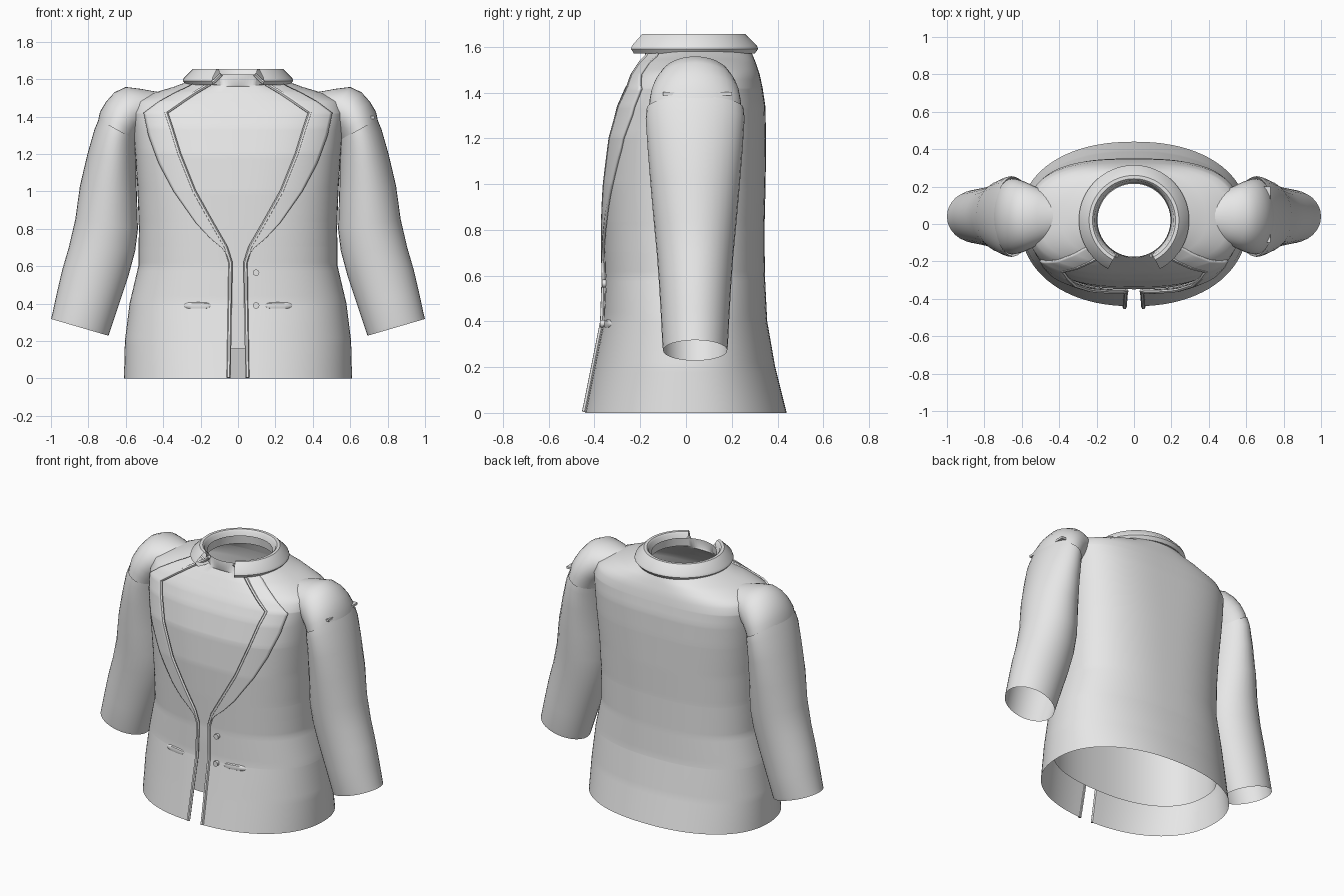
import bpy, bmesh, math

if "Cube" in bpy.data.objects:
    bpy.data.objects.remove(bpy.data.objects["Cube"])

cloth = bpy.data.materials.new("grey cloth")
cloth.diffuse_color = (0.8, 0.8, 0.8, 1)
cloth.use_nodes = True
cloth.node_tree.nodes["Principled BSDF"].inputs["Base Color"].default_value = cloth.diffuse_color

# z, half width, front y, back y, roundness exponent
BODY = [(0, .61, -.44, .44, 2.2), (.2, .605, -.40, .39, 2.2), (.4, .58, -.36, .355, 2.3),
        (.6, .533, -.353, .345, 2.4), (.8, .53, -.36, .343, 2.5), (1.0, .537, -.365, .348, 2.6),
        (1.2, .55, -.352, .35, 2.8), (1.34, .56, -.318, .347, 2.9), (1.42, .57, -.283, .335, 2.9),
        (1.48, .55, -.245, .322, 2.7), (1.53, .44, -.212, .305, 2.4), (1.56, .34, -.19, .293, 2.1),
        (1.59, .26, -.175, .28, 2.0)]
# z, half width of the front opening
GAP = [(0, .05), (.3, .045), (.62, .04), (.7, .065), (.83, .14), (1.0, .235), (1.2, .315),
       (1.34, .358), (1.42, .385), (1.48, .3), (1.53, .225), (1.56, .175), (1.59, .125)]
# z, outer edge of the lapel
LAPEL = [(.65, .05), (.7, .09), (.75, .15), (.83, .225), (1.0, .345), (1.15, .425), (1.3, .48),
         (1.42, .505), (1.48, .425), (1.53, .335), (1.56, .27), (1.59, .21)]


def lerp_table(table, z):
    if z <= table[0][0]:
        return table[0][1:]
    for p, q in zip(table, table[1:]):
        if z <= q[0]:
            t = (z - p[0]) / (q[0] - p[0])
            return tuple(a + (b - a) * t for a, b in zip(p[1:], q[1:]))
    return table[-1][1:]


def heights(lo, hi):
    zs = {round(lo + (hi - lo) * i / 36, 4) for i in range(37)}
    zs |= {r[0] for t in (BODY, GAP) for r in t if lo <= r[0] <= hi}
    return sorted(zs)


def section(z, grow=0):
    a, f, b, n = lerp_table(BODY, z)
    return a + grow, f - grow, b + grow, n


def ring_point(sec, t, z):
    a, f, b, n = sec
    s, c = max(math.sin(t), 0), math.cos(t)
    d = abs(c) ** (2 / n)
    return (a * s ** (2 / n), .02 + ((f - .02) * d if c > 0 else (b - .02) * d), z)


def angle_at(sec, x):
    return math.asin(min(1, x / sec[0]) ** (sec[3] / 2))


def finish(obj, angle=40):
    obj.data.materials.clear()
    obj.data.materials.append(cloth)
    bpy.ops.object.select_all(action='DESELECT')
    obj.select_set(True)
    bpy.context.view_layer.objects.active = obj
    bpy.ops.object.shade_smooth_by_angle(angle=math.radians(angle))
    return obj


def sheet(name, rows, closed=False, mirror=True, thick=0, angle=40):
    """Skin a grid of point rows into a surface."""
    bm = bmesh.new()
    vs = [[bm.verts.new(p) for p in r] for r in rows]
    n = len(rows[0])
    for r, s in zip(vs, vs[1:]):
        for i in range(n if closed else n - 1):
            j = (i + 1) % n
            bm.faces.new((r[i], r[j], s[j], s[i]))
    bmesh.ops.remove_doubles(bm, verts=bm.verts, dist=1e-5)
    me = bpy.data.meshes.new(name)
    bm.to_mesh(me)
    bm.free()
    obj = bpy.data.objects.new(name, me)
    bpy.context.collection.objects.link(obj)
    if thick:
        m = obj.modifiers.new("thickness", 'SOLIDIFY')
        m.thickness, m.offset = thick, -1
    if mirror:
        m = obj.modifiers.new("mirror", 'MIRROR')
        m.merge_threshold = .001
    return finish(obj, angle)


# jacket body, open at the front
rows = []
for z in heights(0, 1.59):
    sec = section(z)
    t0 = angle_at(sec, lerp_table(GAP, z)[0])
    rows.append([ring_point(sec, t0 + (math.pi - t0) * i / 40, z) for i in range(41)])
sheet("jacket_body", rows)

# closed shirt inside the jacket, with a round neck band
rows = [[ring_point(section(max(z, .5), -.016), math.pi * i / 40, z) for i in range(41)]
        for z in heights(.16, 1.56)]
for r, z in ((.2, 1.57), (.195, 1.625)):
    rows.append([(r * math.sin(math.pi * i / 40), .02 - r * math.cos(math.pi * i / 40), z)
                 for i in range(41)])
sheet("shirt", rows)

# lapels, raised from the chest
rows = []
for z in heights(.65, 1.59):
    sec = section(z, .014)
    g, w = lerp_table(GAP, z)[0], lerp_table(LAPEL, z)[0]
    w = max(w, g + .004)
    rows.append([ring_point(sec, angle_at(sec, g + (w - g) * i / 8), z) for i in range(9)])
sheet("lapels", rows, thick=.012)

# piping along the front edges
for side, name in ((1, "left_piping"), (-1, "right_piping")):
    pts = []
    for z in heights(0, 1.59):
        sec = section(z, .006)
        x, y, _ = ring_point(sec, angle_at(sec, lerp_table(GAP, z)[0]), z)
        pts.append((side * x, y, max(z, .004)))
    pts.append((side * .09, -.17, 1.625))
    cu = bpy.data.curves.new(name, 'CURVE')
    cu.dimensions = '3D'
    cu.bevel_depth, cu.bevel_resolution, cu.use_fill_caps = .011, 1, True
    sp = cu.splines.new('POLY')
    sp.points.add(len(pts) - 1)
    for p, co in zip(sp.points, pts):
        p.co = (*co, 1)
    obj = bpy.data.objects.new(name, cu)
    bpy.context.collection.objects.link(obj)
    bpy.ops.object.select_all(action='DESELECT')
    obj.select_set(True)
    bpy.context.view_layer.objects.active = obj
    bpy.ops.object.convert(target='MESH')
    finish(bpy.context.object)

# turned-down collar, open at the front
profile = [(.2, 1.575), (.212, 1.645), (.222, 1.655), (.24, 1.655), (.29, 1.605),
           (.295, 1.59), (.28, 1.57)]
rows = []
for i in range(33):
    t = math.radians(28) + (math.pi - math.radians(28)) * i / 32
    rows.append([(r * math.sin(t), .02 - r * math.cos(t), z) for r, z in profile])
sheet("collar", rows, closed=True)


def tube(name, rings, segs=32):
    """Rings given by outer x, z, inner x, z, half depth."""
    rows = []
    for ox, oz, ix, iz, d in rings:
        ring = []
        for i in range(segs):
            t = math.tau * i / segs
            k = .5 + .5 * math.cos(t)
            ring.append((ix + (ox - ix) * k, .04 + d * math.sin(t), iz + (oz - iz) * k))
        rows.append(ring)
    return sheet(name, rows, closed=True)


# sleeves
tube("sleeves", [(.745, 1.385, .545, 1.275, .212), (.768, 1.33, .545, 1.24, .216),
                 (.805, 1.2, .545, 1.12, .208), (.845, 1.03, .54, .96, .195),
                 (.87, .85, .535, .8, .18), (.905, .7, .55, .68, .167), (.94, .58, .585, .55, .158),
                 (.968, .46, .635, .4, .15), (.995, .335, .685, .25, .143),
                 (1.0, .318, .692, .228, .14)])

# shoulder caps
tube("shoulder_caps", [(.752, 1.36, .55, 1.26, .203), (.738, 1.425, .53, 1.3, .2),
                       (.705, 1.48, .51, 1.33, .192), (.66, 1.53, .49, 1.34, .178),
                       (.6, 1.558, .46, 1.36, .158), (.52, 1.548, .43, 1.37, .135),
                       (.42, 1.53, .39, 1.38, .1)])

# seam tab on one shoulder
bpy.ops.mesh.primitive_cube_add(size=1, location=(.69, .05, 1.395))
tab = bpy.context.object
tab.name = "shoulder_tab"
tab.scale = (.08, .3, .014)
finish(tab)

# pocket flaps: rounded bars following the front
rows = []
for i in range(17):
    u = i / 16
    x = .14 + .155 * u
    h = .02 * max(.15, 1 - abs(2 * u - 1) ** 5)
    sec = section(.388)
    y = ring_point(sec, angle_at(sec, x), 0)[1]
    rows.append([(x, y - .012 * max(0, math.cos(k * math.pi / 4)) * h / .02 + .004,
                  .388 + h * math.sin(k * math.pi / 4)) for k in range(8)])
sheet("pocket_flaps", rows, closed=True)

# buttons
for i, z in enumerate((.39, .565)):
    sec = section(z)
    y = ring_point(sec, angle_at(sec, .097), z)[1]
    bpy.ops.mesh.primitive_cylinder_add(vertices=16, radius=.017, depth=.02,
                                        location=(.097, y - .006, z),
                                        rotation=(math.pi / 2, 0, 0))
    bpy.context.object.name = f"button_{i + 1}"
    finish(bpy.context.object)
